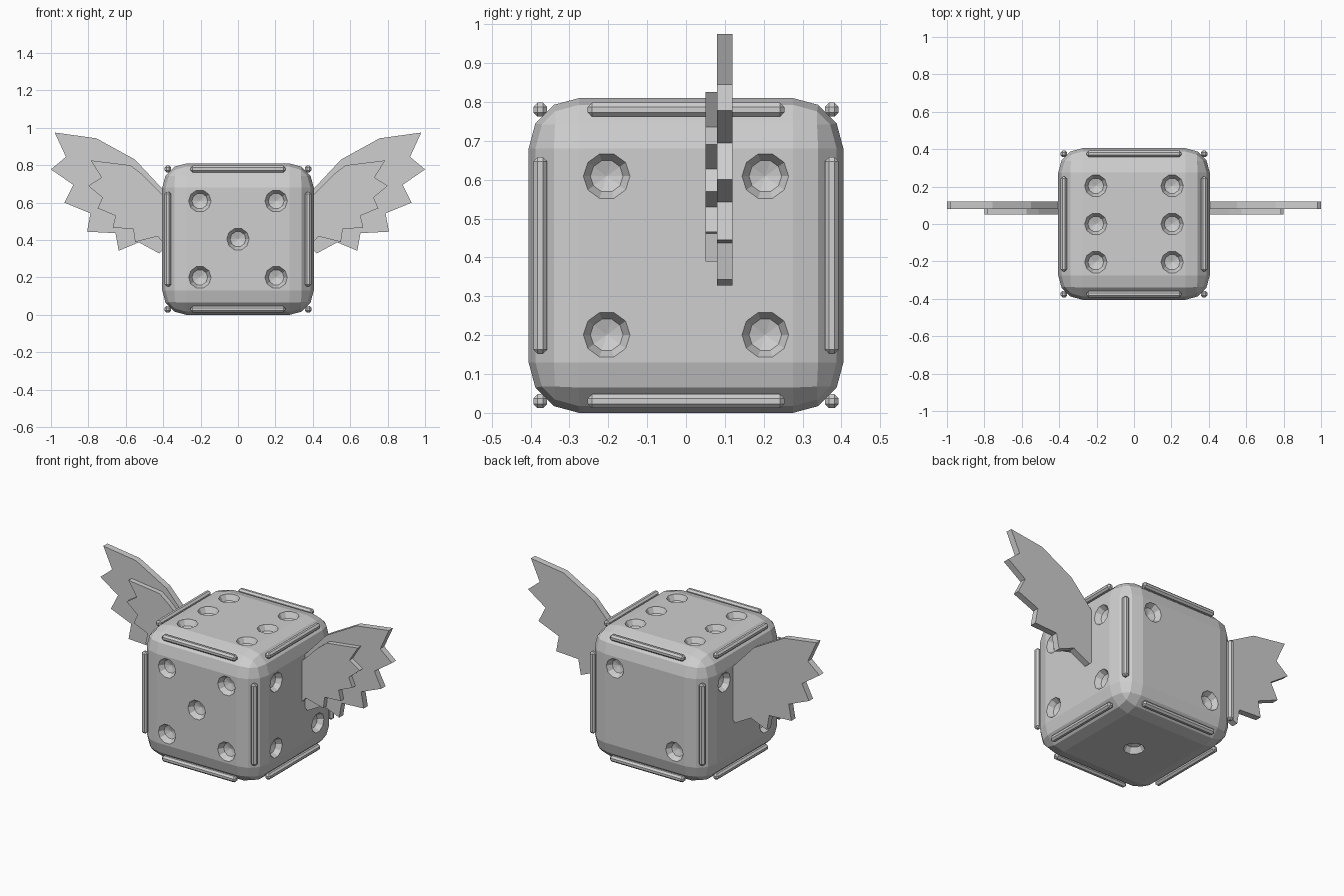
import bpy, bmesh, math
from mathutils import Matrix, Vector

cube = bpy.data.objects.get("Cube")
if cube:
    bpy.data.objects.remove(cube, do_unlink=True)

HALF = 0.405      # half the body size
SPACING = 0.204   # pip offset from each face centre
CENTRE = Vector((0, 0, HALF))

grey = bpy.data.materials.new("light_grey")
grey.use_nodes = True
colour = (0.62, 0.62, 0.62, 1)
grey.diffuse_color = colour
grey.node_tree.nodes["Principled BSDF"].inputs["Base Color"].default_value = colour


def make_object(name, bm):
    bmesh.ops.recalc_face_normals(bm, faces=bm.faces[:])
    mesh = bpy.data.meshes.new(name)
    bm.to_mesh(mesh)
    bm.free()
    mesh.materials.append(grey)
    obj = bpy.data.objects.new(name, mesh)
    bpy.context.collection.objects.link(obj)
    return obj


def bevelled_box(name, size, location, offset, segments):
    bm = bmesh.new()
    bmesh.ops.create_cube(bm, size=1, matrix=Matrix.Diagonal((*size, 1)))
    bmesh.ops.bevel(bm, geom=bm.edges[:], offset=offset, segments=segments,
                    profile=0.5, affect='EDGES')
    bmesh.ops.translate(bm, verts=bm.verts[:], vec=location)
    return make_object(name, bm)


def add_bowl(bm, centre, u, v, n, sides=10):
    """Faceted bowl, open side pushed just outside the face."""
    rings = []
    for radius, height in ((0.06, 0.02), (0.06, -0.001), (0.042, -0.033)):
        ring = []
        for i in range(sides):
            a = math.tau * i / sides
            ring.append(bm.verts.new(
                centre + radius * (math.cos(a) * u + math.sin(a) * v) + height * n))
        rings.append(ring)
    tip = bm.verts.new(centre - 0.046 * n)
    bm.faces.new(rings[0])
    for i in range(sides):
        j = (i + 1) % sides
        for upper, lower in zip(rings, rings[1:]):
            bm.faces.new((upper[i], upper[j], lower[j], lower[i]))
        bm.faces.new((rings[-1][i], rings[-1][j], tip))


# Rounded cube body
body = bevelled_box("die_body", (2 * HALF,) * 3, CENTRE, 0.13, 3)

# Pips: horizontal and vertical axis of each face, then pip places
X, Y, Z = Vector((1, 0, 0)), Vector((0, 1, 0)), Vector((0, 0, 1))
one = [(0, 0)]
two = [(-1, 1), (1, -1)]
four = two + [(1, 1), (-1, -1)]
six = four + [(-1, 0), (1, 0)]
faces = [(X, Z, four + one), (-X, Z, two), (Y, Z, four),
         (-Y, Z, two + one), (X, Y, six), (X, -Y, one)]
bm = bmesh.new()
for u, v, pips in faces:
    n = u.cross(v)
    for a, b in pips:
        add_bowl(bm, CENTRE + n * HALF + SPACING * (a * u + b * v), u, v, n)
cutter = make_object("pip_cutter", bm)
cutter.hide_render = True
mod = body.modifiers.new("pips", 'BOOLEAN')
mod.operation = 'DIFFERENCE'
mod.solver = 'EXACT'
mod.object = cutter
bpy.context.view_layer.update()
carved = bpy.data.meshes.new_from_object(
    body.evaluated_get(bpy.context.evaluated_depsgraph_get()))
body.modifiers.clear()
body.data = carved
bpy.data.objects.remove(cutter, do_unlink=True)

# Twelve edge rods
for axis in range(3):
    for s in (-1, 1):
        for t in (-1, 1):
            size = [0.036] * 3
            size[axis] = 0.506
            offset = [s * 0.375, t * 0.375]
            offset.insert(axis, 0)
            bevelled_box("edge_rod", size, CENTRE + Vector(offset), 0.011, 1)


# Wings: flat feathered outlines in front view, given thickness in y
def wing(name, outline, y0, y1, side):
    bm = bmesh.new()
    face = bm.faces.new([bm.verts.new((side * x, y0, z)) for x, z in outline])
    ext = bmesh.ops.extrude_face_region(bm, geom=[face], use_keep_orig=True)
    moved = [g for g in ext["geom"] if isinstance(g, bmesh.types.BMVert)]
    bmesh.ops.translate(bm, verts=moved, vec=(0, y1 - y0, 0))
    return make_object(name, bm)


outer = [(0.37, 0.63), (0.41, 0.68), (0.55, 0.83), (0.757, 0.944), (0.98, 0.975),
         (0.92, 0.845), (1.0, 0.778), (0.88, 0.695), (0.928, 0.60), (0.789, 0.543),
         (0.807, 0.445), (0.655, 0.437), (0.638, 0.343), (0.53, 0.388),
         (0.42, 0.328), (0.37, 0.38)]
inner = [(0.37, 0.61), (0.41, 0.65), (0.51, 0.75), (0.575, 0.80), (0.787, 0.826),
         (0.73, 0.735), (0.80, 0.69), (0.725, 0.627), (0.75, 0.57), (0.655, 0.53),
         (0.67, 0.466), (0.56, 0.46), (0.55, 0.39), (0.43, 0.42),
         (0.40, 0.386), (0.37, 0.40)]
for side, label in ((1, "left"), (-1, "right")):
    wing(label + "_wing", outer, 0.08, 0.12, side)
    wing(label + "_wing_inner_layer", inner, 0.05, 0.08, side)
